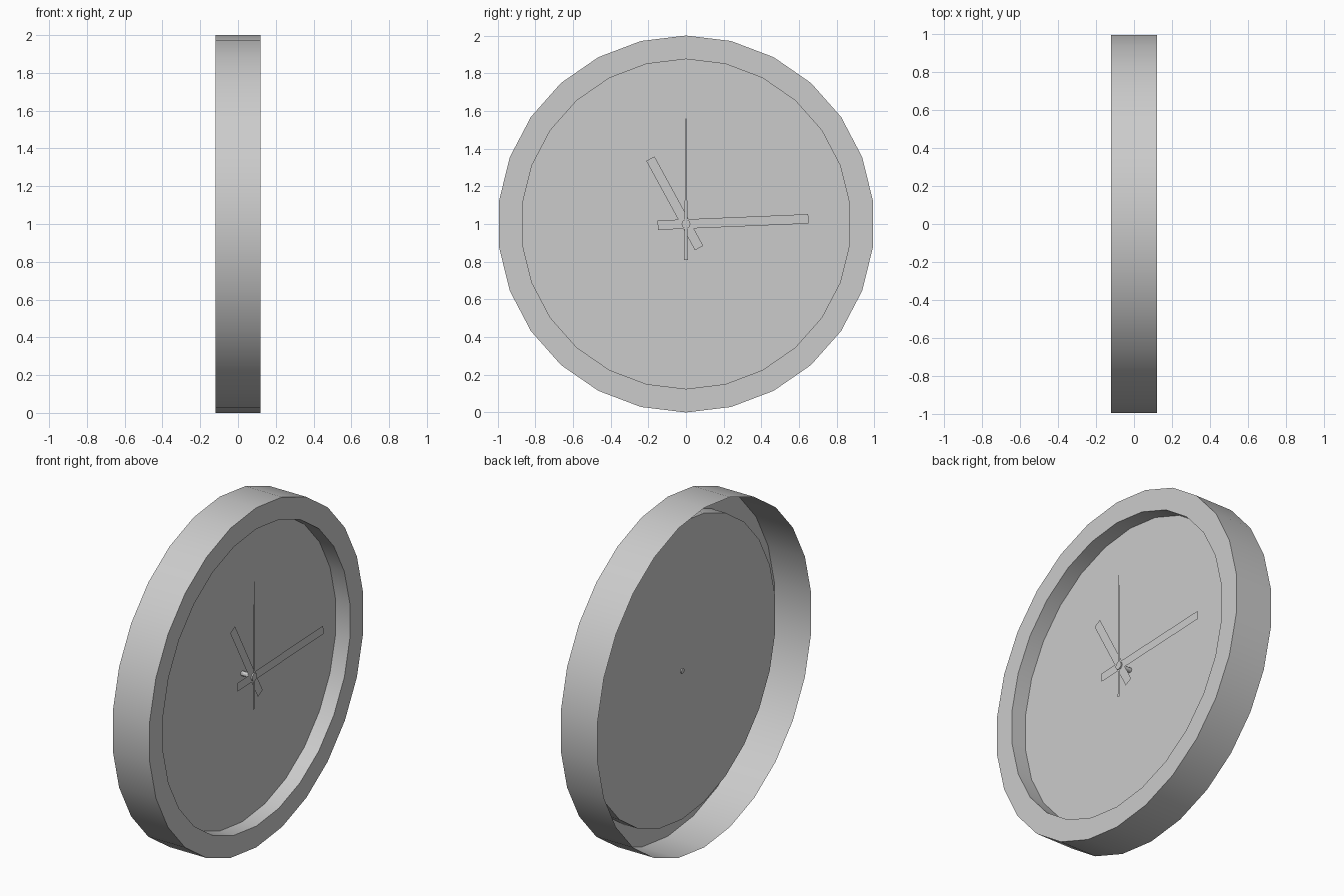
import bpy, bmesh
from math import sin, cos, pi, radians

if "Cube" in bpy.data.objects:
    bpy.data.objects.remove(bpy.data.objects["Cube"])


def finish(name, bm, smooth=False):
    me = bpy.data.meshes.new(name)
    bm.to_mesh(me)
    bm.free()
    ob = bpy.data.objects.new(name, me)
    bpy.context.collection.objects.link(ob)
    if smooth:
        bpy.ops.object.select_all(action='DESELECT')
        ob.select_set(True)
        bpy.context.view_layer.objects.active = ob
        bpy.ops.object.shade_smooth_by_angle(angle=radians(30))
    return ob


def lathe(name, profile, sides, cap_front=False, cap_back=False):
    """Spin (radius, x) points around the x axis through the clock centre."""
    bm = bmesh.new()
    rings = [[bm.verts.new((x, r * sin(2 * pi * i / sides), 1 + r * cos(2 * pi * i / sides)))
              for i in range(sides)] for r, x in profile]
    for a, b in zip(rings, rings[1:]):
        for i in range(sides):
            j = (i + 1) % sides
            bm.faces.new((a[i], b[i], b[j], a[j]))
    if cap_front:
        bm.faces.new(rings[-1][::-1])
    if cap_back:
        bm.faces.new(rings[0])
    return finish(name, bm, True)


def hand(name, x, degrees, tail, tip, tail_half, tip_half):
    """Flat hand facing +x; degrees run clockwise from twelve o'clock."""
    a = radians(degrees)
    bm = bmesh.new()
    corners = [(-tail_half, -tail), (tail_half, -tail), (tip_half, tip), (-tip_half, tip)]
    bm.faces.new([bm.verts.new((x, u * cos(a) + v * sin(a), 1 - u * sin(a) + v * cos(a)))
                  for u, v in corners])
    return finish(name, bm)


# Case: outer wall, front bezel and recess wall, open at the back
lathe("case", [(1, -0.12), (1, 0.12), (0.875, 0.12), (0.875, 0.027)], 26)

# Dial sheet
lathe("dial", [(0.875, 0.027)], 26, cap_front=True)

# Hands
hand("hour_hand", 0.097, -28.6, 0.145, 0.395, 0.025, 0.025)
hand("minute_hand", 0.101, 87.6, 0.15, 0.65, 0.025, 0.025)
hand("second_hand", 0.105, 0, 0.19, 0.56, 0.01, 0.002)

# Shaft and hub
lathe("shaft", [(0.014, 0.02), (0.014, 0.1)], 12, True, True)
lathe("hub_cap", [(0.023, 0.1), (0.023, 0.109)], 16, True, True)
